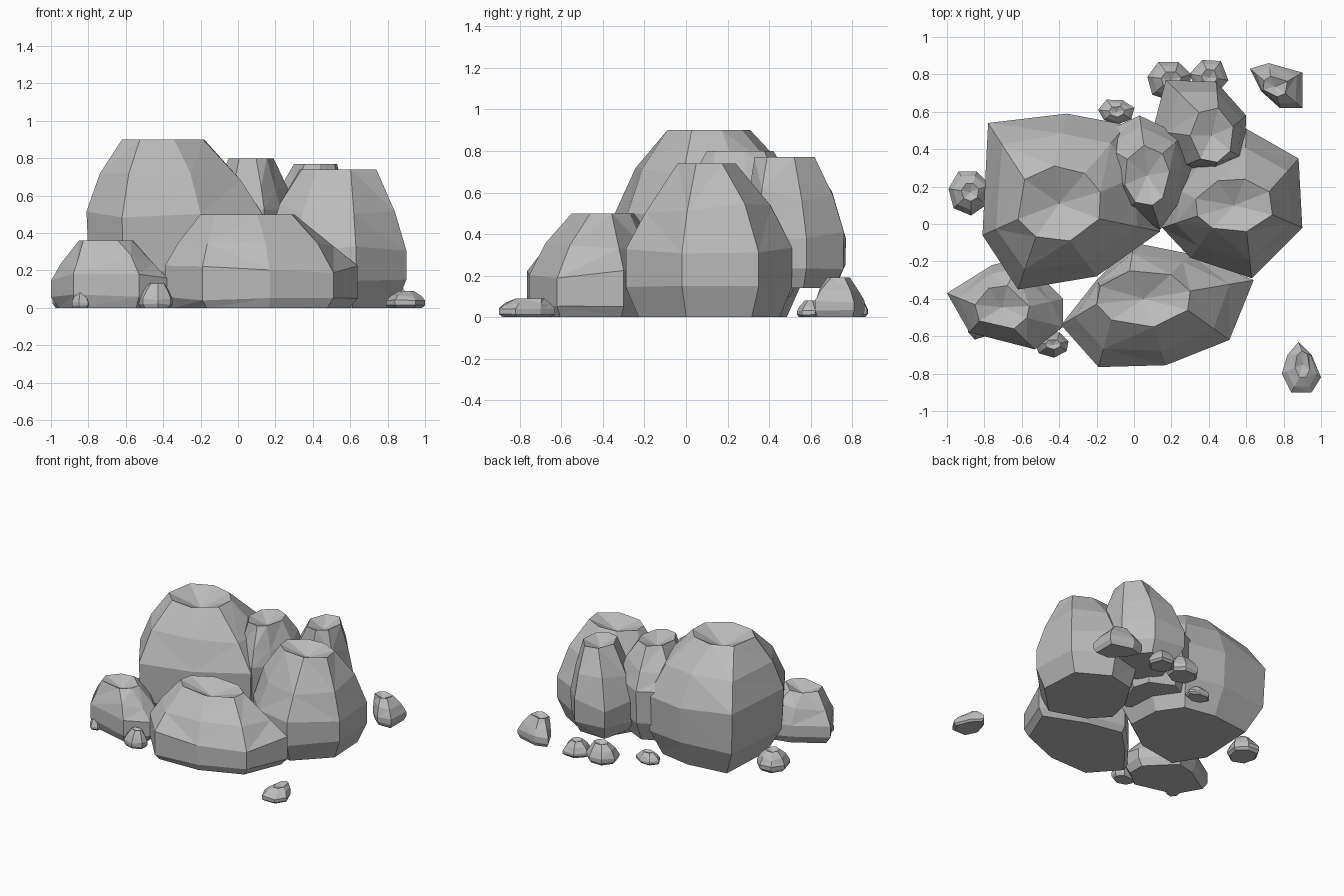
import bpy, bmesh, math, random
from mathutils import Vector

if "Cube" in bpy.data.objects:
    bpy.data.objects.remove(bpy.data.objects["Cube"])

random.seed(4)
stone = bpy.data.materials.new("grey stone")
stone.diffuse_color = (0.5, 0.5, 0.5, 1)
stone.use_nodes = True
stone.node_tree.nodes["Principled BSDF"].inputs["Base Color"].default_value = stone.diffuse_color


def rock(name, outline, rim, heights, base=0.8, ground=0.0, jitter=0.03, dish=0.25):
    """outline: widest plan; rim: (x0, x1, y0, y1) of the hollow top;
    heights: (lower belt, widest belt, top)"""
    low, wide, top = heights
    out = [Vector((x, y, 0)) for x, y in outline]
    n = len(out)
    centre = sum(out, Vector()) / n
    x0, x1, y0, y1 = rim
    rc = Vector(((x0 + x1) / 2, (y0 + y1) / 2, 0))
    # rim corners lie in the same direction as the outline corners
    top_ring = []
    for p in out:
        d = p - centre
        a = math.atan2(d.y, d.x)
        top_ring.append(rc + Vector(((x1 - x0) / 2 * math.cos(a), (y1 - y0) / 2 * math.sin(a), 0)))
    for k, (r0, r1) in enumerate(((x0, x1), (y0, y1))):     # stretch rim to its full extents
        lo, hi = min(p[k] for p in top_ring), max(p[k] for p in top_ring)
        for p in top_ring:
            p[k] = r0 + (p[k] - lo) / (hi - lo) * (r1 - r0)

    def belt(t, z, j):
        return [p.lerp(q, t) + Vector((0, 0, z + random.uniform(-j, j)))
                for p, q in zip(out, top_ring)]

    foot = [centre + (p - centre) * base + Vector((0, 0, ground)) for p in out]
    lower = [centre + (p - centre) * (0.55 + 0.45 * min(1, base + 0.18)) +
             Vector((0, 0, low + random.uniform(-jitter, jitter) * 0.4)) for p in out]
    rings = [foot, lower, belt(0, wide, jitter),
             belt(0.38, wide + (top - wide) * 0.5, jitter),
             [p + Vector((0, 0, top)) for p in top_ring]]

    bm = bmesh.new()
    vs = [[bm.verts.new(p) for p in r] for r in rings]
    for a, b in zip(vs, vs[1:]):
        for i in range(n):
            j = (i + 1) % n
            bm.faces.new((a[i], a[j], b[j], b[i]))
    bm.faces.new(vs[0])
    # sunken top
    pit = bm.verts.new(rc + Vector((0, 0, top - dish * min(x1 - x0, y1 - y0))))
    for i in range(n):
        bm.faces.new((vs[-1][i], vs[-1][(i + 1) % n], pit))
    bmesh.ops.triangulate(bm, faces=[f for f in bm.faces if len(f.verts) == 4])
    bmesh.ops.recalc_face_normals(bm, faces=bm.faces)
    me = bpy.data.meshes.new(name)
    bm.to_mesh(me)
    bm.free()
    me.materials.append(stone)
    ob = bpy.data.objects.new(name, me)
    bpy.context.collection.objects.link(ob)


def pebble(name, x0, x1, y0, y1, h, n=7, turn=0.3):
    cx, cy, rx, ry = (x0 + x1) / 2, (y0 + y1) / 2, (x1 - x0) / 2, (y1 - y0) / 2
    pts = []
    for i in range(n):
        a = turn + math.tau * i / n
        r = random.uniform(0.93, 1.08)
        pts.append((cx + rx * r * math.cos(a), cy + ry * r * math.sin(a)))
    rim = (cx - rx * 0.4, cx + rx * 0.45, cy - ry * 0.4, cy + ry * 0.4)
    rock(name, pts, rim, (h * 0.15, h * 0.35, h), 0.85, 0, h * 0.06)


# large boulders
rock("back_left_boulder",
     [(-0.81, -0.06), (-0.62, -0.35), (-0.2, -0.28), (0.14, -0.04), (0.12, 0.3),
      (-0.04, 0.53), (-0.36, 0.59), (-0.78, 0.54)],
     (-0.62, -0.18, -0.09, 0.31), (0.2, 0.5, 0.9), 0.76)
rock("front_boulder",
     [(-0.39, -0.54), (-0.19, -0.765), (0.17, -0.755), (0.51, -0.62), (0.64, -0.3),
      (0.3, -0.16), (0, -0.1), (-0.2, -0.3)],
     (-0.2, 0.3, -0.55, -0.25), (0.05, 0.2, 0.5), 0.92)
rock("right_boulder",
     [(0.15, -0.02), (0.3, -0.18), (0.63, -0.29), (0.9, -0.02), (0.88, 0.35),
      (0.6, 0.51), (0.35, 0.45), (0.2, 0.2)],
     (0.33, 0.74, -0.04, 0.24), (0.15, 0.32, 0.74), 0.85)
rock("middle_boulder",
     [(-0.15, 0.2), (-0.05, 0.06), (0.14, -0.03), (0.23, 0.1), (0.31, 0.3),
      (0.26, 0.47), (0.03, 0.58), (-0.23, 0.46)],
     (-0.05, 0.19, 0.1, 0.42), (0.25, 0.5, 0.8), 0.75, 0.1)
rock("back_boulder",
     [(0.1, 0.5), (0.24, 0.3), (0.42, 0.28), (0.59, 0.35), (0.6, 0.58),
      (0.44, 0.76), (0.17, 0.77)],
     (0.3, 0.53, 0.33, 0.62), (0.24, 0.4, 0.77), 0.8, 0.14)
rock("left_boulder",
     [(-1.0, -0.37), (-0.88, -0.58), (-0.53, -0.67), (-0.38, -0.55), (-0.38, -0.4),
      (-0.6, -0.18), (-0.76, -0.22)],
     (-0.85, -0.56, -0.56, -0.33), (0.06, 0.16, 0.36), 0.88)

# scattered stones
pebble("left_stone", -0.99, -0.77, 0.05, 0.29, 0.14)
pebble("back_small_stone", -0.19, 0.0, 0.53, 0.67, 0.08)
pebble("back_stone_a", 0.07, 0.32, 0.66, 0.88, 0.14)
pebble("back_stone_b", 0.3, 0.5, 0.68, 0.89, 0.11, 6, 0.9)
rock("back_right_stone",
     [(0.62, 0.83), (0.68, 0.71), (0.78, 0.62), (0.9, 0.62), (0.9, 0.81), (0.72, 0.86)],
     (0.69, 0.82, 0.68, 0.79), (0.03, 0.07, 0.19), 0.88, 0, 0.01)
rock("front_right_stone",
     [(0.79, -0.8), (0.84, -0.9), (0.95, -0.9), (1.0, -0.82), (0.95, -0.7),
      (0.88, -0.63), (0.82, -0.7)],
     (0.86, 0.94, -0.82, -0.68), (0.015, 0.04, 0.09), 0.85, 0, 0.005)
pebble("front_left_stone", -0.53, -0.34, -0.71, -0.58, 0.13)
pebble("tiny_stone", -0.89, -0.79, -0.62, -0.5, 0.09, 6)
